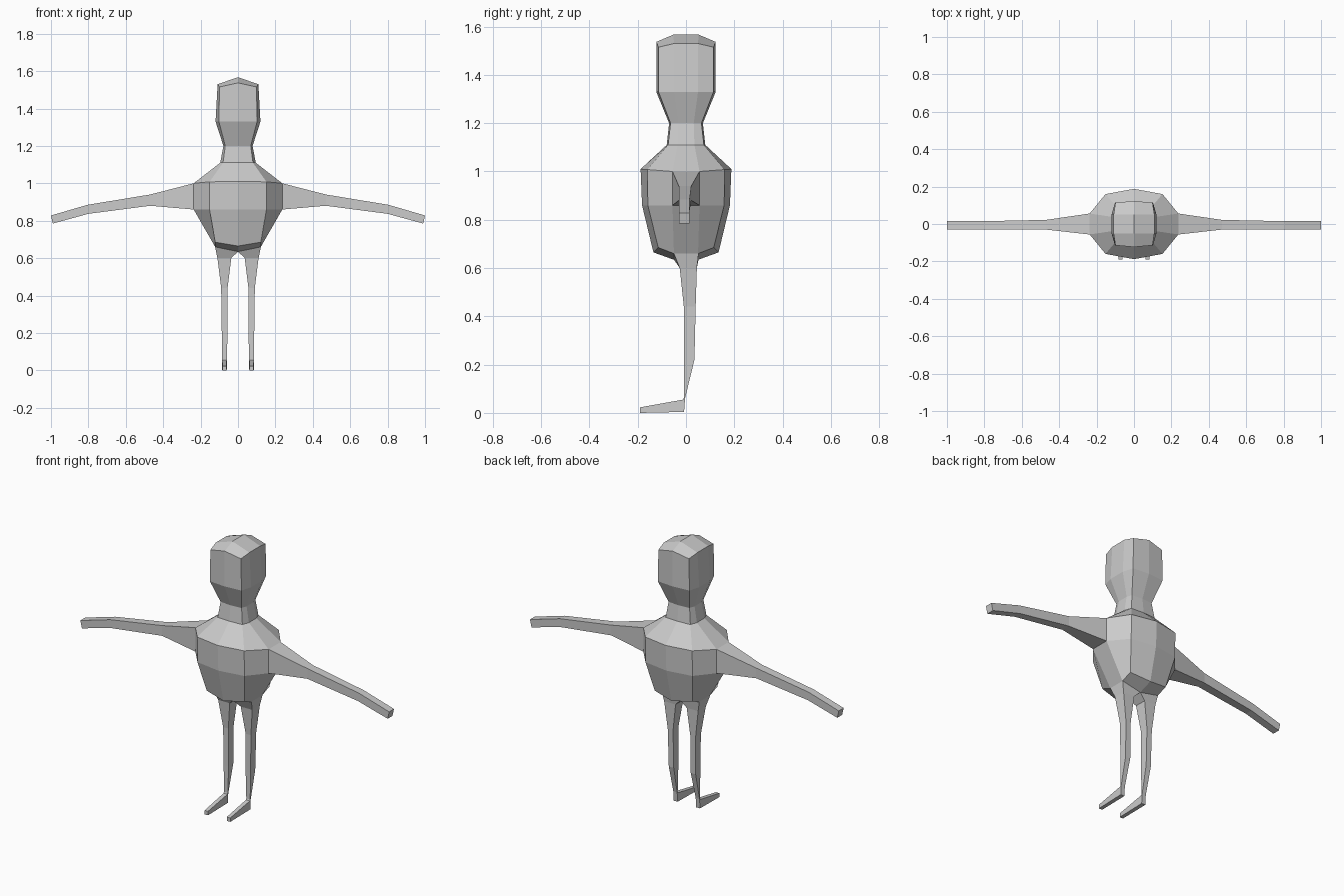
import bpy
import bmesh

cube = bpy.data.objects.get("Cube")
if cube:
    bpy.data.objects.remove(cube, do_unlink=True)

# One plain clay material
GREY = (0.6, 0.6, 0.6, 1.0)
grey = bpy.data.materials.new("clay grey")
grey.diffuse_color = GREY
grey.use_nodes = True
bsdf = grey.node_tree.nodes["Principled BSDF"]
bsdf.inputs["Base Color"].default_value = GREY
bsdf.inputs["Roughness"].default_value = 0.8


def loft(bm, rings):
    """Skin a list of equal-length point rings and return their vertices."""
    rows = [[bm.verts.new(p) for p in ring] for ring in rings]
    for a, b in zip(rows, rows[1:]):
        n = len(a)
        for i in range(n):
            j = (i + 1) % n
            bm.faces.new((a[i], a[j], b[j], b[i]))
    return rows


def finish(bm, name):
    bmesh.ops.recalc_face_normals(bm, faces=bm.faces)
    mesh = bpy.data.meshes.new(name)
    bm.to_mesh(mesh)
    bm.free()
    mesh.materials.append(grey)
    obj = bpy.data.objects.new(name, mesh)
    bpy.context.collection.objects.link(obj)
    return obj


def body_ring(mid, corner, side):
    """Ten-sided ring from a centre point, a corner and a side point."""
    (fy, fz), (cx, cy, cz), (sx, sy, sz) = mid, corner, side
    half = [(0, -fy, fz), (cx, -cy, cz), (sx, -sy, sz),
            (sx, sy, sz), (cx, cy, cz), (0, fy, fz)]
    return half + [(-x, y, z) for x, y, z in half[4:0:-1]]


def ridge_cap(bm, ring, y, z):
    """Close a ten-sided ring with a short ridge along the centre line."""
    p, q = bm.verts.new((0, -y, z)), bm.verts.new((0, y, z))
    r = ring
    for f in ((r[0], r[1], r[2], p), (r[2], r[3], q, p), (r[3], r[4], r[5], q),
              (r[5], r[6], r[7], q), (r[7], r[8], p, q), (r[8], r[9], r[0], p)):
        bm.faces.new(f)


# Torso, neck and head as one skin
bm = bmesh.new()
rows = loft(bm, [
    body_ring((0.135, 0.665), (0.122, 0.115, 0.685), (0.122, 0.050, 0.66)),
    body_ring((0.182, 0.860), (0.152, 0.158, 0.860), (0.237, 0.056, 0.86)),
    body_ring((0.188, 1.010), (0.152, 0.160, 1.008), (0.237, 0.056, 1.00)),
    body_ring((0.080, 1.110), (0.080, 0.074, 1.110), (0.095, 0.035, 1.11)),
    body_ring((0.070, 1.200), (0.068, 0.064, 1.200), (0.078, 0.032, 1.20)),
    body_ring((0.123, 1.330), (0.102, 0.114, 1.330), (0.120, 0.050, 1.33)),
    body_ring((0.123, 1.537), (0.099, 0.114, 1.515), (0.109, 0.050, 1.53)),
])
ridge_cap(bm, rows[0], 0.052, 0.635)
ridge_cap(bm, rows[-1], 0.052, 1.567)
finish(bm, "torso_and_head")

# Arm stations: x at bottom, x at top, front y, back y, low z, high z
ARM = [
    (0.237, 0.237, -0.056, 0.056, 0.86, 1.00),
    (0.470, 0.470, -0.030, 0.022, 0.88, 0.94),
    (0.800, 0.805, -0.030, 0.015, 0.837, 0.885),
    (0.990, 1.000, -0.030, 0.015, 0.785, 0.828),
]
# Leg stations: inner x, outer x, front (y, z), back (y, z), rise of outer edge
LEG = [
    (0.000, 0.122, (-0.050, 0.635), (0.052, 0.635), 0.025),
    (0.036, 0.110, (-0.026, 0.600), (0.045, 0.600), 0.0),
    (0.056, 0.090, (-0.009, 0.440), (0.040, 0.440), 0.0),
    (0.055, 0.087, (-0.008, 0.220), (0.035, 0.220), 0.0),
    (0.060, 0.085, (-0.009, 0.062), (-0.004, 0.060), 0.0),
    (0.060, 0.085, (-0.012, 0.055), (-0.008, 0.004), 0.0),
    (0.061, 0.083, (-0.190, 0.023), (-0.190, 0.000), 0.0),
]

for name, s in (("left", 1), ("right", -1)):
    # Arm tapering out from the shoulder
    bm = bmesh.new()
    rows = loft(bm, [[(s * xb, yf, zl), (s * xb, yb, zl),
                      (s * xt, yb, zh), (s * xt, yf, zh)]
                     for xb, xt, yf, yb, zl, zh in ARM])
    bm.faces.new(rows[-1])
    finish(bm, name + "_arm")

    # Leg running down and forward into the foot
    bm = bmesh.new()
    rows = loft(bm, [[(s * xi, f[0], f[1]), (s * xo, f[0], f[1] + rise),
                      (s * xo, b[0], b[1] + rise), (s * xi, b[0], b[1])]
                     for xi, xo, f, b, rise in LEG])
    bm.faces.new(rows[-1])
    finish(bm, name + "_leg")
